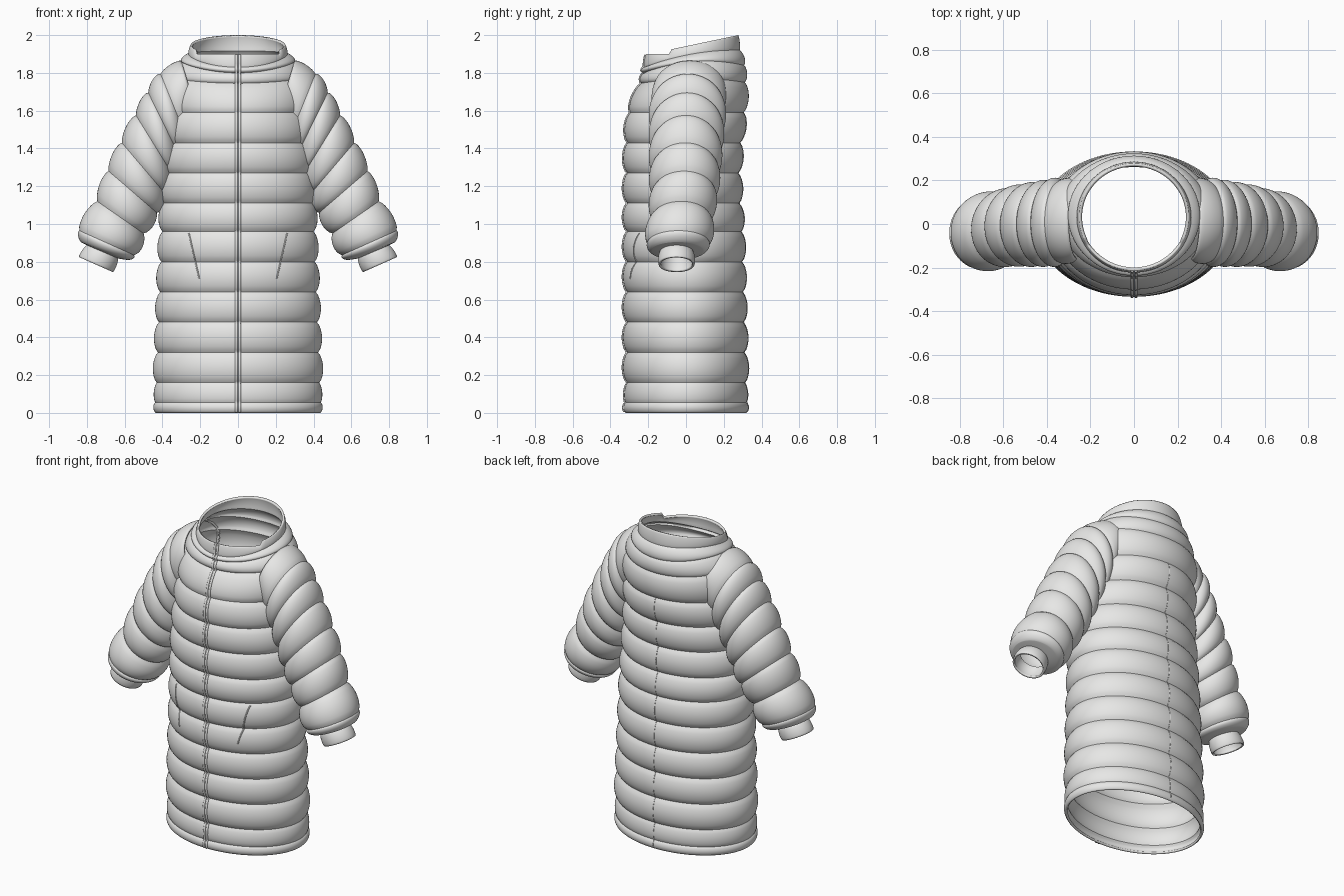
import bpy, bmesh, math
from mathutils import Vector
from mathutils.bvhtree import BVHTree

if "Cube" in bpy.data.objects:
    bpy.data.objects.remove(bpy.data.objects["Cube"], do_unlink=True)

fabric = bpy.data.materials.new("light_grey_fabric")
fabric.use_nodes = True
GREY = (0.8, 0.8, 0.79, 1)
fabric.diffuse_color = GREY
fabric.node_tree.nodes["Principled BSDF"].inputs["Base Color"].default_value = GREY

SEG, STEPS = 96, 10


def loft(rows, point):
    """Loft puffed rings between seam rows; the last value of a row is its puff."""
    bm = bmesh.new()
    rings = []
    for n, (a, b) in enumerate(zip(rows, rows[1:])):
        last = n == len(rows) - 2
        for s in range(STEPS + (1 if last else 0)):
            t = s / STEPS
            row = [p + (q - p) * t for p, q in zip(a[:-1], b[:-1])]
            puff = a[-1] * max(0, math.sin(math.pi * t)) ** 0.65
            rings.append([bm.verts.new(point(row, puff, 2 * math.pi * j / SEG))
                          for j in range(SEG)])
    for lo, hi in zip(rings, rings[1:]):
        for j in range(SEG):
            k = (j + 1) % SEG
            bm.faces.new((lo[j], lo[k], hi[k], hi[j]))
    return bm, rings


def finish(name, bm, thickness):
    """Turn a lofted shell into a smooth object with cloth thickness."""
    mesh = bpy.data.meshes.new(name)
    bm.to_mesh(mesh)
    bm.free()
    mesh.materials.append(fabric)
    ob = bpy.data.objects.new(name, mesh)
    bpy.context.collection.objects.link(ob)
    bpy.ops.object.select_all(action="DESELECT")
    ob.select_set(True)
    bpy.context.view_layer.objects.active = ob
    bpy.ops.object.shade_smooth_by_angle(angle=math.radians(42))
    mod = ob.modifiers.new("cloth_thickness", "SOLIDIFY")
    mod.thickness = thickness
    mod.offset = -1
    return ob


# Coat body: front z, side z, back z, half width, front y, back y, puff
def level(z, hx, yf, yb, puff=0.024):
    return (z, z, z, hx, yf, yb, puff)


body_rows = [level(0, 0.435, -0.32, 0.32, 0.012), level(0.055, 0.438, -0.32, 0.32, 0.012)]
body_rows += [level(0.16 * k, 0.436 - 0.006 * k, -0.31, 0.315 - 0.004 * k)
              for k in range(1, 7)]
body_rows += [
    level(1.11, 0.395, -0.31, 0.28),
    level(1.27, 0.385, -0.31, 0.275),
    level(1.43, 0.37, -0.308, 0.285),
    level(1.59, 0.36, -0.295, 0.305),
    (1.745, 1.77, 1.75, 0.345, -0.235, 0.312, 0.014),
    (1.80, 1.86, 1.84, 0.30, -0.224, 0.308, 0.014),
    (1.83, 1.90, 1.92, 0.262, -0.222, 0.285, 0.004),
    (1.90, 1.95, 2.00, 0.25, -0.212, 0.277, 0),
]


def body_point(row, puff, a):
    zf, zs, zb, hx, yf, yb = row
    k = math.sin(a)
    z = zs + (zb - zf) / 2 * k + ((zf + zb) / 2 - zs) * k * k
    return Vector(((hx + puff) * math.cos(a),
                   (yf + yb) / 2 + ((yb - yf) / 2 + puff) * k, z))


body, rings = loft(body_rows, body_point)
# Stepped collar rim: low at the front, rising to the nape
for i, ring in enumerate(rings[-STEPS:]):
    t = (i + 1) / STEPS
    for j, v in enumerate(ring):
        k = math.sin(2 * math.pi * j / SEG)
        rim = 1.90 if k < -0.45 else 1.925 + 0.075 * (k + 0.45) / 1.45
        base = rings[-STEPS - 1][j].co.z
        v.co.z = base + (rim - base) * t
body.normal_update()
tree = BVHTree.FromBMesh(body)
finish("coat_body", body, 0.014)

# Sleeves: outer x, z, inner x, z, centre y, half depth, puff
sleeve_rows = [
    (0.30, 1.865, 0.22, 1.60, 0.02, 0.18, 0.014),
    (0.41, 1.795, 0.27, 1.45, 0.01, 0.185, 0.022),
    (0.475, 1.695, 0.31, 1.36, 0.005, 0.18, 0.022),
    (0.54, 1.575, 0.345, 1.26, 0.0, 0.175, 0.022),
    (0.615, 1.43, 0.385, 1.16, -0.005, 0.17, 0.022),
    (0.685, 1.28, 0.43, 1.06, -0.01, 0.163, 0.022),
    (0.745, 1.12, 0.50, 0.95, -0.025, 0.153, 0.024),
    (0.84, 0.965, 0.55, 0.835, -0.04, 0.163, 0.012),
    (0.832, 0.905, 0.58, 0.81, -0.045, 0.14, 0.006),
    (0.80, 0.888, 0.635, 0.818, -0.05, 0.088, 0.006),
    (0.842, 0.825, 0.662, 0.745, -0.05, 0.094, 0),
]


def make_sleeve(name, side):
    def sleeve_point(row, puff, a):
        ox, oz, ix, iz, yc, hy = row
        centre = Vector(((ox + ix) / 2, yc, (oz + iz) / 2))
        u = Vector(((ox - ix) / 2, 0, (oz - iz) / 2))
        u += u.normalized() * puff
        p = centre + u * math.cos(a) - Vector((0, side * (hy + puff), 0)) * math.sin(a)
        p.x *= side
        return p

    bm, _ = loft(sleeve_rows, sleeve_point)
    # Open the armhole by removing cloth buried in the body
    buried = []
    for v in bm.verts:
        hit, normal, _, _ = tree.find_nearest(v.co)
        if (v.co - hit).dot(normal) < -0.02:
            buried.append(v)
    bmesh.ops.delete(bm, geom=buried, context="VERTS")
    finish(name, bm, 0.012)


make_sleeve("left_sleeve", 1)
make_sleeve("right_sleeve", -1)


# Stitched cords that hug the front or back of the body
def cord(name, start, end, radius, facing=-1, count=160):
    pts = []
    for i in range(count + 1):
        t = i / count
        x, z = (p + (q - p) * t for p, q in zip(start, end))
        hit = tree.ray_cast(Vector((x, facing, z)), Vector((0, -facing, 0)))[0]
        if hit:
            pts.append(hit)
    curve = bpy.data.curves.new(name, "CURVE")
    curve.dimensions = "3D"
    curve.bevel_depth = radius
    curve.bevel_resolution = 2
    curve.use_fill_caps = True
    spline = curve.splines.new("POLY")
    spline.points.add(len(pts) - 1)
    for sp, p in zip(spline.points, pts):
        sp.co = (*p, 1)
    curve.materials.append(fabric)
    bpy.context.collection.objects.link(bpy.data.objects.new(name, curve))


for side, label in ((1, "left"), (-1, "right")):
    cord(label + "_zip_edge", (side * 0.009, 0.006), (side * 0.009, 1.895), 0.007)
    cord(label + "_pocket_seam", (side * 0.26, 0.95), (side * 0.205, 0.71), 0.004, count=40)
cord("back_centre_seam", (0, 0.01), (0, 1.59), 0.002, facing=1)
